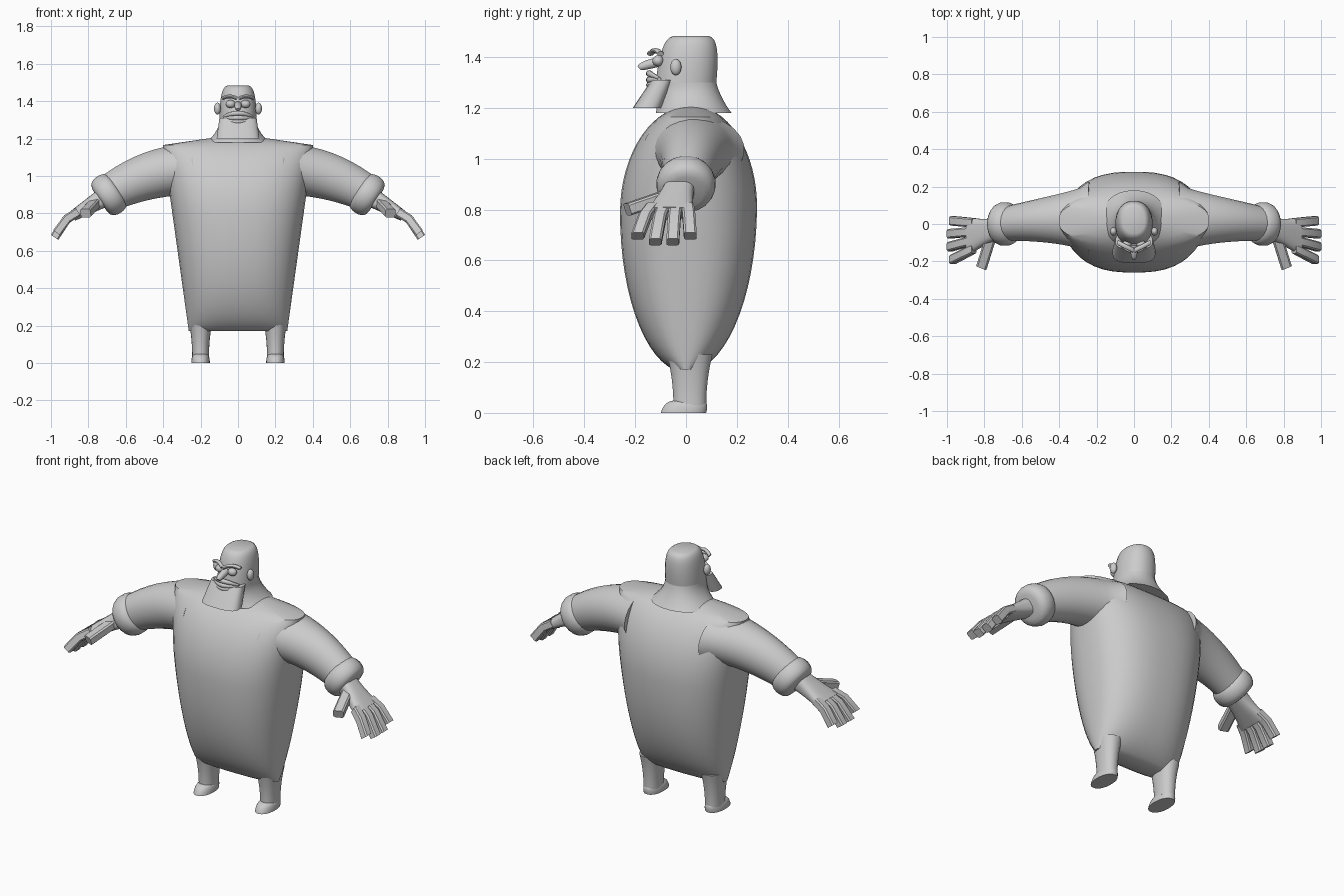
import bpy, bmesh, math
from mathutils import Vector

cube = bpy.data.objects.get("Cube")
if cube:
    bpy.data.objects.remove(cube, do_unlink=True)

GREY = [.6, .6, .6, 1]
grey = bpy.data.materials.new("plain_grey")
grey.use_nodes = True
grey.diffuse_color = GREY
grey.node_tree.nodes["Principled BSDF"].inputs["Base Color"].default_value = GREY

ACROSS, DEPTH, UP = Vector((1, 0, 0)), Vector((0, 1, 0)), Vector((0, 0, 1))


def finish(name, bm, angle):
    bmesh.ops.recalc_face_normals(bm, faces=bm.faces)
    mesh = bpy.data.meshes.new(name)
    bm.to_mesh(mesh)
    bm.free()
    mesh.materials.append(grey)
    part = bpy.data.objects.new(name, mesh)
    bpy.context.collection.objects.link(part)
    bpy.ops.object.select_all(action='DESELECT')
    part.select_set(True)
    bpy.context.view_layer.objects.active = part
    bpy.ops.object.shade_smooth_by_angle(angle=math.radians(angle))


def signed_power(value, power):
    return math.copysign(abs(value) ** power, value)


def sweep(name, rule, side=DEPTH, up=None, start=0, steps=8, sides=24, square=1, angle=40):
    """Skin rounded sections; rule(t) gives centre, half along side, half along up."""
    sections = [rule(start + (1 - start) * i / steps) for i in range(steps + 1)]
    centres = [Vector(section[0]) for section in sections]
    bm = bmesh.new()
    rings = []
    for i, (_, half_side, half_up) in enumerate(sections):
        tangent = centres[min(i + 1, steps)] - centres[max(i - 1, 0)]
        second = up or tangent.cross(side).normalized()
        ring = []
        for k in range(sides):
            turn = math.tau * (k + .5) / sides
            ring.append(bm.verts.new(
                centres[i]
                + side * half_side * signed_power(math.cos(turn), square)
                + second * half_up * signed_power(math.sin(turn), square)))
        rings.append(ring)
    for lower, upper in zip(rings, rings[1:]):
        for k in range(sides):
            after = (k + 1) % sides
            bm.faces.new((lower[k], lower[after], upper[after], upper[k]))
    bm.faces.new(rings[0])
    bm.faces.new(rings[-1])
    finish(name, bm, angle)


def upright(name, rule, **options):
    sweep(name, rule, side=ACROSS, up=DEPTH, **options)


def ball(name, centre, size):
    bm = bmesh.new()
    bmesh.ops.create_uvsphere(bm, u_segments=16, v_segments=10, radius=1)
    bmesh.ops.scale(bm, vec=size, verts=bm.verts)
    bmesh.ops.translate(bm, vec=centre, verts=bm.verts)
    finish(name, bm, 40)


# Rounded ends: height and thickness along an arc that stops short of the pole
def rise(t):
    return math.sin(math.radians(80) * t)


def swell(t, power=1):
    return math.cos(math.radians(80) * t) ** power


# Torso: egg-shaped from the side, broad sloped shoulders from the front
def torso(t):
    height = .8 + rise(t) * (.41 if t > 0 else .64)
    shoulder_slope = 7 * max(0, height - 1.165)
    width = .24 + .14 * height - shoulder_slope
    return (0, .01 + .01 * t, height), width, .27 * swell(t)


upright("torso", torso, start=-1, steps=28, sides=40, square=.8)


# Head: straight-sided crown over a flared neck
def crown(t):
    size = swell(t, .3)
    return (0, .02 * rise(t), 1.3 + .185 * rise(t)), .1 * size, .12 * size


def neck(t):
    flare = t * t
    return (0, .03 * t, 1.3 - .12 * t), .1 + .07 * flare, .12 + .03 * flare


def beard(t):
    return (0, -.09 - .06 * t, 1.31 - .11 * t), .1 + .015 * t, .045 + .015 * t


upright("head", crown, steps=10, square=.9)
upright("neck", neck, square=.9)
upright("beard", beard, steps=2, square=.7)


# Mouth: curved bars wrapped round the front of the face
def mouth_bar(name, height, droop, thickness):
    def rule(t):
        bend = t * t
        size = thickness * (1 - bend / 2)
        return (.08 * t, .04 * bend - .145, height - droop * bend), size, size
    sweep(name, rule, start=-1, sides=10)


mouth_bar("moustache", 1.335, .02, .013)
mouth_bar("teeth", 1.31, 0, .013)
mouth_bar("lower_lip", 1.29, -.015, .012)


def nose(t):
    size = .02 * swell(t, .4)
    return (0, -.11 - .075 * rise(t), 1.38 - .025 * t), size, size


sweep("nose", nose, side=ACROSS, sides=12)


def build_side(tag, s):
    # Face
    ball(tag + "_eye", (s * .04, -.11, 1.385), (.026, .022, .022))
    ball(tag + "_ear", (s * .11, -.04, 1.36), (.018, .022, .032))

    def brow(t):
        bend = t * t
        return (s * (.045 + .04 * t), .02 * t - .12, 1.425 - .012 * bend), .014, .01

    # Leg, flaring up into the torso, and a domed foot
    def leg(t):
        flare = t * t
        return (s * .2, .015, .03 + .2 * t), .045 + .02 * flare, .065 + .025 * flare

    def foot(t):
        return (s * .2, .02 * t - .01, .05 * rise(t)), .05 * swell(t, .3), .09 * swell(t, .3)

    # Drooping sleeve with a rolled cuff across the forearm
    def arm(t):
        droop = t * t
        return ((s * (.24 + .46 * t), .03 - .03 * droop, 1.035 - .135 * droop),
                .2 - .11 * math.sqrt(t), .137 - .04 * droop)

    def cuff(t):
        along = .06 * rise(t)
        size = .117 * swell(t, .3)
        return (s * (.69 + .83 * along), 0, .9 - .55 * along), size, size

    # Hand
    def palm(t):
        spread = t * t
        return ((s * (.7 + .185 * t), -.02 - .045 * t, .895 - .11 * t),
                .06 + .04 * spread, .055 - .027 * t)

    def thumb(t):
        return (s * (.765 + .05 * t), -.07 - .16 * t, .855 - .055 * t), .03, .025

    sweep(tag + "_brow", brow, start=-1, sides=10)
    upright(tag + "_leg", leg, square=.9)
    upright(tag + "_foot", foot, square=.9)
    sweep(tag + "_arm", arm, steps=10)
    sweep(tag + "_cuff", cuff, start=-1, sides=20)
    sweep(tag + "_palm", palm, steps=4, square=.7)
    sweep(tag + "_thumb", thumb, side=Vector((s, .4, 0)).normalized(),
          steps=2, sides=8, square=.4, angle=25)

    # Four blocky fingers that fan out and bend once in the middle
    for i, finger in enumerate(("index", "middle", "ring", "little")):
        short = .012 if finger in ("index", "little") else 0

        def bone(t):
            fan = t * (.023 * i - .058)
            bend = t * t
            return ((s * (.855 + (.126 - short) * t), .046 * i - .132 + fan,
                     .808 - .03 * t - (.106 - 2 * short) * bend), .026, .025)

        sweep(f"{tag}_{finger}_finger", bone, steps=2, sides=8, square=.4, angle=25)


build_side("left", 1)
build_side("right", -1)
